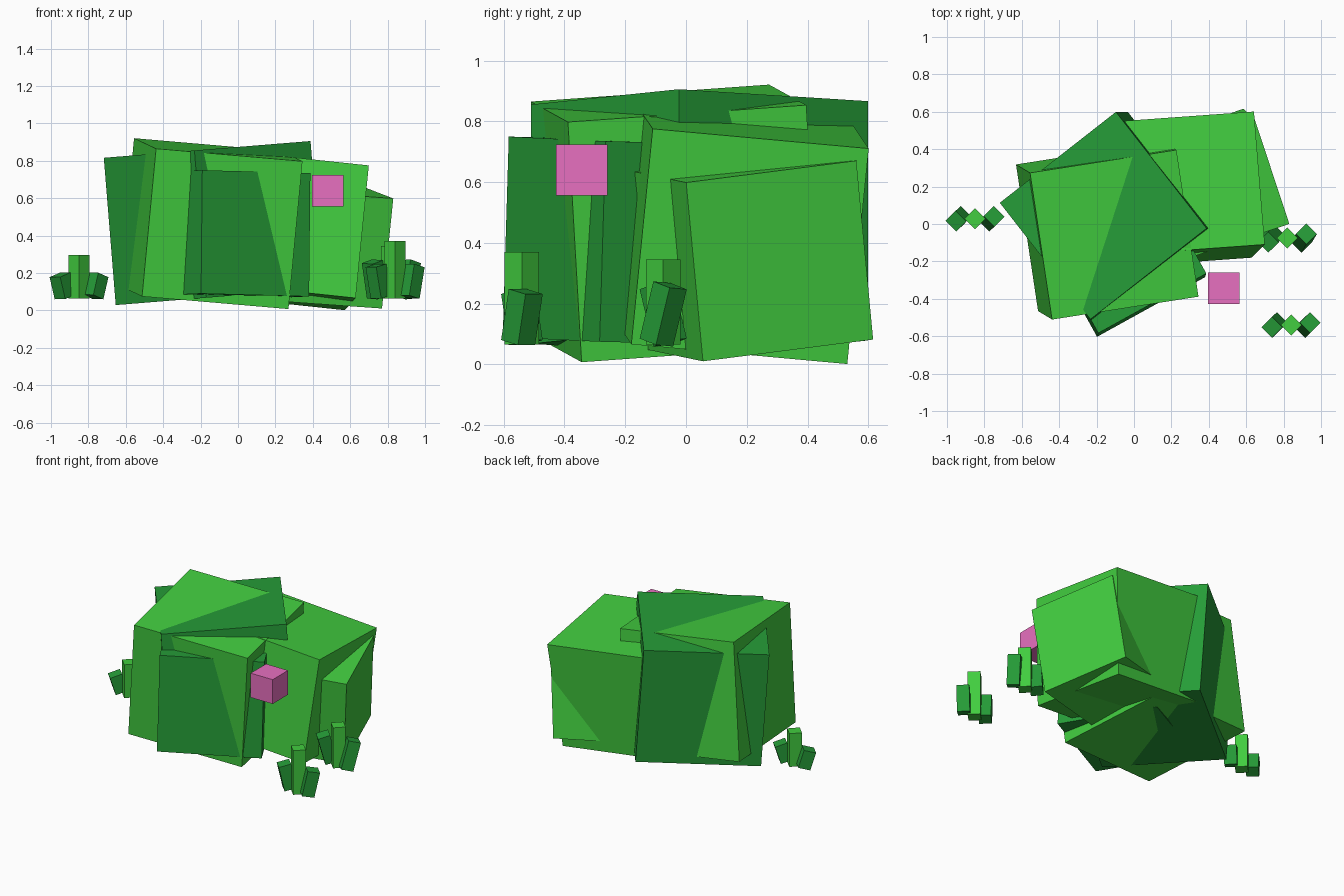
import bpy
import bmesh
from mathutils import Matrix, Vector

default = bpy.data.objects.get("Cube")
if default:
    bpy.data.objects.remove(default, do_unlink=True)


def make_material(name, rgb):
    mat = bpy.data.materials.new(name)
    mat.use_nodes = True
    colour = (*rgb, 1.0)
    mat.diffuse_color = colour
    mat.node_tree.nodes["Principled BSDF"].inputs["Base Color"].default_value = colour
    return mat


LIGHT = make_material("light leaf green", (0.054, 0.61, 0.05))
DARK = make_material("dark leaf green", (0.019, 0.335, 0.039))
PINK = make_material("flower pink", (0.81, 0.162, 0.53))


def box(name, centre, side, up, size, mat):
    """Box whose local z follows up and whose local x leans towards side."""
    z = Vector(up).normalized()
    x = Vector(side)
    x = (x - z * x.dot(z)).normalized()
    y = z.cross(x)
    rotation = Matrix((x, y, z)).transposed().to_4x4()
    bm = bmesh.new()
    bmesh.ops.create_cube(bm, size=1.0, matrix=Matrix.Diagonal((*size, 1.0)))
    mesh = bpy.data.meshes.new(name)
    bm.to_mesh(mesh)
    bm.free()
    mesh.materials.append(mat)
    obj = bpy.data.objects.new(name, mesh)
    bpy.context.collection.objects.link(obj)
    obj.matrix_world = Matrix.Translation(centre) @ rotation
    return obj


# Tilted leaf blocks: name, centre, side direction, up direction, edge, colour
blocks = [
    ("leaf_block_top", (-0.133, 0.045, 0.467), (0.49, -0.63, 0.04), (-0.081, 0, 1), 0.79, DARK),
    ("leaf_block_front", (-0.065, -0.145, 0.405), (0.58, 0.32, -0.02), (0.01, 0.03, 1), 0.66, DARK),
    ("leaf_block_right", (-0.143, -0.035, 0.464), (0.77, 0.12, -0.06), (0.075, -0.045, 0.79), 0.795, LIGHT),
    ("leaf_block_left", (0.28, 0.185, 0.426), (0.7, 0.05, -0.08), (0.07, 0.07, 0.705), 0.716, LIGHT),
    ("leaf_block_low", (0.427, 0.213, 0.36), (0.946, 0.321, -0.067), (0.06, -0.055, 0.585), 0.594, LIGHT),
]
for name, centre, side, up, edge, mat in blocks:
    box(name, centre, side, up, (edge,) * 3, mat)

# Flower
box("flower", (0.48, -0.343, 0.639), (1, 0, 0), (0, 0, 1), (0.168,) * 3, PINK)


def blade(name, base, top, mat):
    base, top = Vector(base), Vector(top)
    axis = top - base
    box(name, (base + top) / 2, (1, 1, 0), axis, (0.08, 0.08, axis.length), mat)


# Grass tufts: middle blade position and height, then lean of the outer blades
tufts = [
    ("right_tuft", -0.85, 0.028, 0.295, 0.19, 0.025),
    ("front_tuft", 0.84, -0.54, 0.37, 0.24, 0.025),
    ("left_tuft", 0.82, -0.075, 0.345, 0.26, 0.045),
]
for name, x, y, tall, short, lean in tufts:
    blade(name + "_middle_blade", (x, y, 0.065), (x, y, tall), LIGHT)
    for s, part in ((-1, "_right_blade"), (1, "_left_blade")):
        blade(name + part,
              (x + s * 0.075, y - s * lean / 2, 0.072),
              (x + s * 0.102, y + s * lean / 2, short), DARK)
